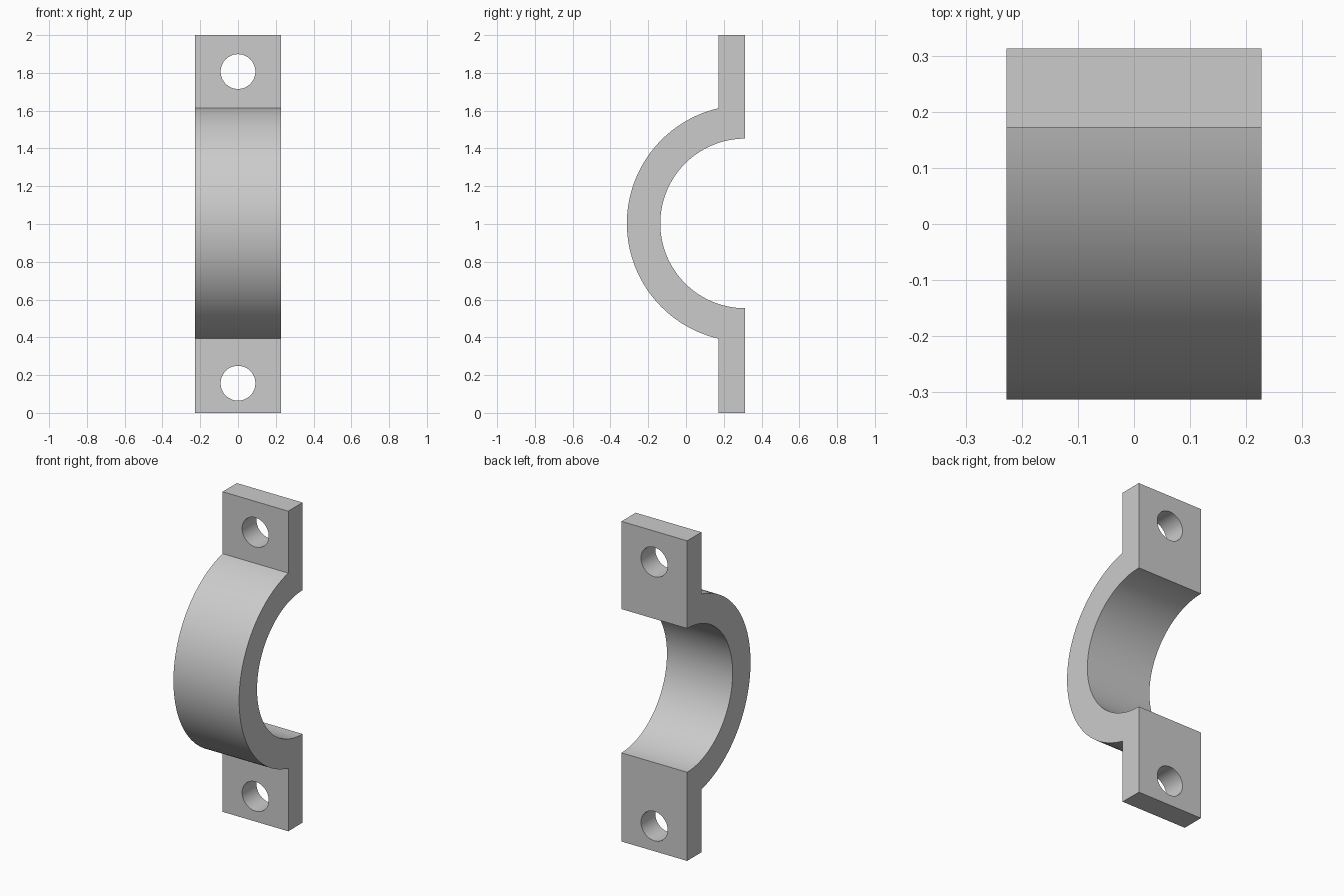
import bpy, bmesh
from math import sin, cos, asin, pi, radians
from mathutils import Matrix, Vector

if "Cube" in bpy.data.objects:
    bpy.data.objects.remove(bpy.data.objects["Cube"])

HALF_WIDTH = 0.227
BACK, LUG_FRONT = 0.313, 0.172      # y of the mating face and the lug fronts
AXIS_Z = 1.003                      # height of the bore axis
R_OUT, R_IN = 0.626, 0.449
HOLE_R, HOLE_HEIGHTS = 0.092, (0.157, 1.807)
SEGMENTS = 72

grey = bpy.data.materials.new("plain_grey")
grey.use_nodes = True
colour = (0.6, 0.6, 0.6, 1)
grey.diffuse_color = colour
grey.node_tree.nodes["Principled BSDF"].inputs["Base Color"].default_value = colour


def arc(radius, start, end):
    """Points (y, z) on an arc; angles run from straight up towards the front."""
    angles = [start + (end - start) * i / SEGMENTS for i in range(SEGMENTS + 1)]
    return [(BACK - radius * sin(a), AXIS_Z + radius * cos(a)) for a in angles]


def make_object(name, bm):
    bmesh.ops.recalc_face_normals(bm, faces=bm.faces)
    mesh = bpy.data.meshes.new(name)
    bm.to_mesh(mesh)
    bm.free()
    mesh.materials.append(grey)
    obj = bpy.data.objects.new(name, mesh)
    bpy.context.collection.objects.link(obj)
    return obj


# Clamp side profile: two flat lugs joined by a half ring, extruded across x
lug_angle = asin((BACK - LUG_FRONT) / R_OUT)
profile = [(BACK, 2), (LUG_FRONT, 2)]
profile += arc(R_OUT, lug_angle, pi - lug_angle)
profile += [(LUG_FRONT, 0), (BACK, 0)]
profile += arc(R_IN, pi, 0)

bm = bmesh.new()
side = bm.faces.new([bm.verts.new((-HALF_WIDTH, y, z)) for y, z in profile])
swept = bmesh.ops.extrude_face_region(bm, geom=[side])["geom"]
bmesh.ops.translate(bm, vec=Vector((2 * HALF_WIDTH, 0, 0)),
                    verts=[v for v in swept if isinstance(v, bmesh.types.BMVert)])
clamp = make_object("clamp_half", bm)

# Bolt holes through both lugs
bm = bmesh.new()
for z in HOLE_HEIGHTS:
    place = Matrix.Translation((0, (BACK + LUG_FRONT) / 2, z)) @ Matrix.Rotation(pi / 2, 4, "X")
    bmesh.ops.create_cone(bm, cap_ends=True, segments=48, radius1=HOLE_R,
                          radius2=HOLE_R, depth=0.3, matrix=place)
cutter = make_object("bolt_hole_cutter", bm)
cutter.hide_render = True

cut = clamp.modifiers.new("bolt_holes", "BOOLEAN")
cut.operation = "DIFFERENCE"
cut.solver = "EXACT"
cut.object = cutter

bpy.ops.object.select_all(action="DESELECT")
clamp.select_set(True)
bpy.context.view_layer.objects.active = clamp
bpy.ops.object.modifier_apply(modifier=cut.name)
bpy.data.objects.remove(cutter)

# Smooth curved walls, crisp edges
bpy.ops.object.shade_smooth_by_angle(angle=radians(12))
